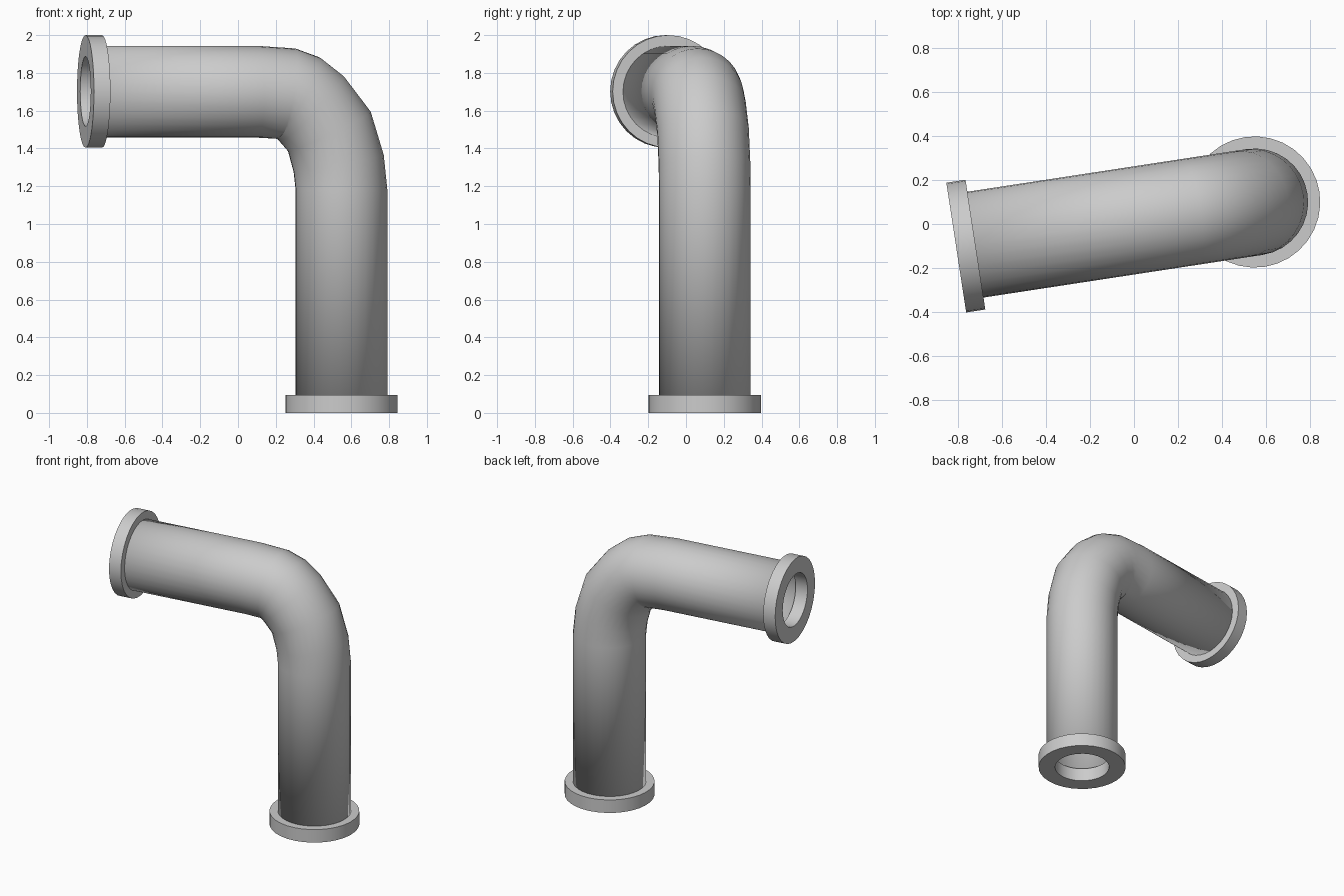
import bpy, bmesh, math
from mathutils import Vector

cube = bpy.data.objects.get("Cube")
if cube:
    bpy.data.objects.remove(cube, do_unlink=True)

SIDES = 32
PIPE_R, FLANGE_R, BORE_R = 0.243, 0.298, 0.185
BASE = Vector((0.548, 0.10, 0))
RUN = Vector((-0.9885, -0.151, 0)).normalized()   # heading of the upper arm
UP = Vector((0, 0, 1))

grey = bpy.data.materials.new("pipe_grey")
grey.use_nodes = True
grey.diffuse_color = (0.6, 0.6, 0.6, 1)
grey.node_tree.nodes["Principled BSDF"].inputs["Base Color"].default_value = (0.6, 0.6, 0.6, 1)


def sweep(name, stations, closed=False):
    """Skin circles given as (distance along run, height, turn in degrees, radius)."""
    bm = bmesh.new()
    rings = []
    for run, height, turn, radius in stations:
        a = math.radians(turn)
        centre = BASE + RUN * run + UP * height
        tangent = RUN * math.sin(a) + UP * math.cos(a)
        normal = UP * math.sin(a) - RUN * math.cos(a)
        side = tangent.cross(normal)
        ring = []
        for k in range(SIDES):
            t = math.tau * k / SIDES
            ring.append(bm.verts.new(centre + (normal * math.cos(t) + side * math.sin(t)) * radius))
        rings.append(ring)
    pairs = list(zip(rings, rings[1:]))
    if closed:
        pairs.append((rings[-1], rings[0]))
    for low, high in pairs:
        for k in range(SIDES):
            n = (k + 1) % SIDES
            bm.faces.new((low[k], low[n], high[n], high[k]))
    mesh = bpy.data.meshes.new(name)
    bm.to_mesh(mesh)
    bm.free()
    mesh.materials.append(grey)
    obj = bpy.data.objects.new(name, mesh)
    bpy.context.collection.objects.link(obj)
    bpy.ops.object.select_all(action='DESELECT')
    obj.select_set(True)
    bpy.context.view_layer.objects.active = obj
    bpy.ops.object.shade_smooth_by_angle(angle=math.radians(40))
    return obj


# Bent pipe: riser, elbow, upper arm
path = [(0, 0.05, 0), (0, 1.18, 0), (0.015, 1.32, 11), (0.065, 1.49, 26),
        (0.16, 1.61, 46), (0.23, 1.667, 62), (0.29, 1.69, 80),
        (0.45, 1.70, 90), (1.33, 1.70, 90)]
pipe = sweep("bent_pipe", [(s, z, turn, PIPE_R) for s, z, turn in path])
wall = pipe.modifiers.new("wall", 'SOLIDIFY')
wall.thickness = 0.03
wall.offset = -1

# Flange rings at both ends
sweep("bottom_flange", [(0, 0, 0, FLANGE_R), (0, 0.095, 0, FLANGE_R),
                        (0, 0.095, 0, BORE_R), (0, 0, 0, BORE_R)], closed=True)
sweep("upper_flange", [(s, 1.702, 90, r) for s, r in
                       ((1.283, FLANGE_R), (1.371, FLANGE_R), (1.371, BORE_R), (1.283, BORE_R))],
      closed=True)
